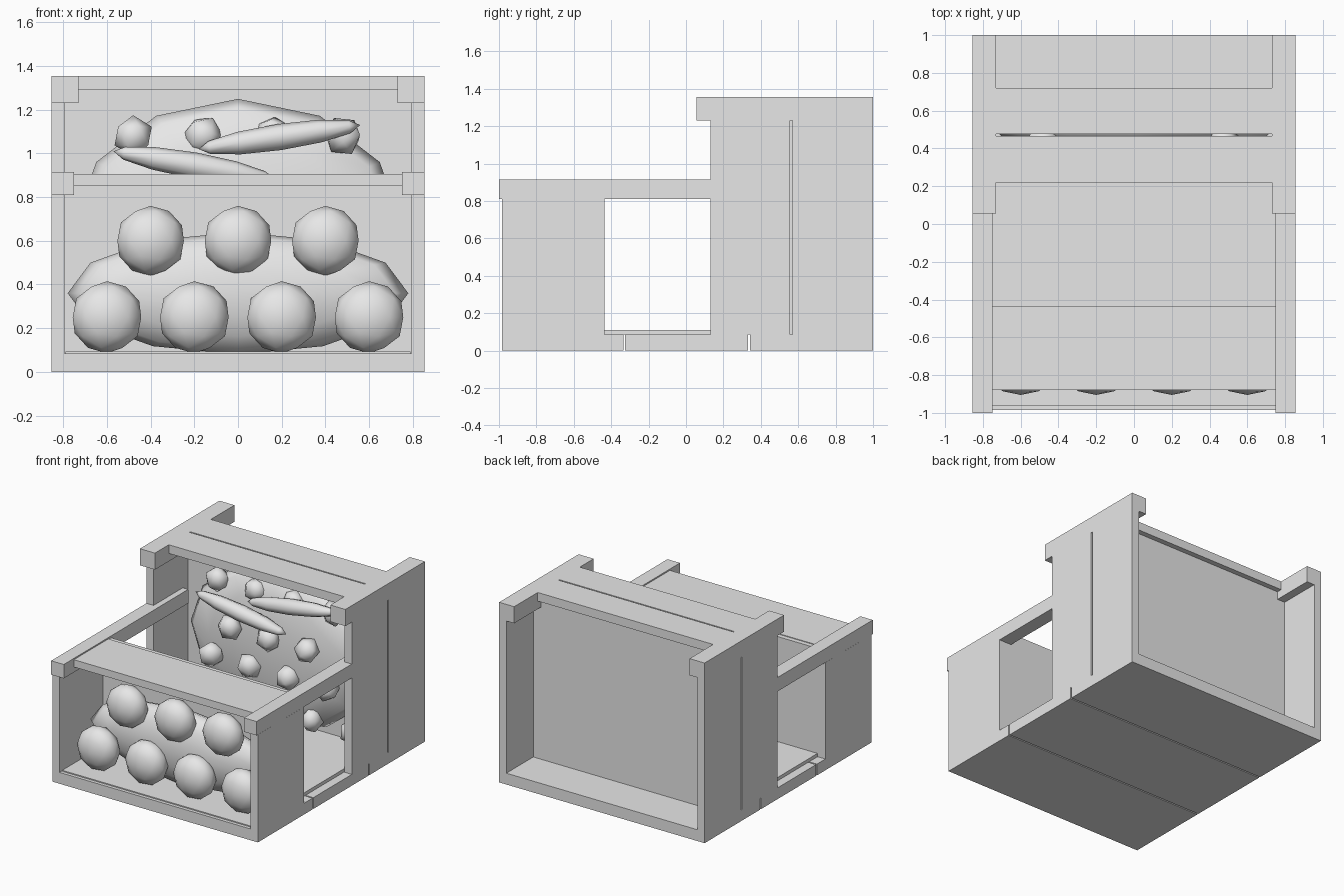
import bpy, bmesh, math
from mathutils import Vector

old = bpy.data.objects.get("Cube")
if old:
    bpy.data.objects.remove(old, do_unlink=True)

# Single plain material
grey = bpy.data.materials.new("plain_grey")
grey.use_nodes = True
grey.diffuse_color = (0.8, 0.8, 0.8, 1)
grey.node_tree.nodes["Principled BSDF"].inputs["Base Color"].default_value = (0.8, 0.8, 0.8, 1)


def finish(name, bm, smooth=False):
    mesh = bpy.data.meshes.new(name)
    bm.to_mesh(mesh)
    bm.free()
    mesh.materials.append(grey)
    for p in mesh.polygons:
        p.use_smooth = smooth
    obj = bpy.data.objects.new(name, mesh)
    bpy.context.scene.collection.objects.link(obj)
    return obj


def box(name, x, y, z):
    """Box from (min, max) ranges."""
    bm = bmesh.new()
    bmesh.ops.create_cube(bm, size=1)
    for v in bm.verts:
        for i, (lo, hi) in enumerate((x, y, z)):
            v.co[i] = lo if v.co[i] < 0 else hi
    return finish(name, bm)


def pair(name, x, y, z):
    """Mirrored left and right boxes."""
    box("left_" + name, x, y, z)
    box("right_" + name, (-x[1], -x[0]), y, z)


def wide(name, half, y, z):
    box(name, (-half, half), y, z)


def blob(name, loc, radii, detail):
    bm = bmesh.new()
    bmesh.ops.create_icosphere(bm, subdivisions=detail, radius=1)
    bmesh.ops.scale(bm, vec=radii, verts=bm.verts)
    obj = finish(name, bm, True)
    obj.location = loc
    return obj


def mound(name, loc, radii):
    """Faceted flattened dome with its poles facing front and back."""
    bm = bmesh.new()
    bmesh.ops.create_uvsphere(bm, u_segments=12, v_segments=8, radius=1)
    for v in bm.verts:
        x, y, z = v.co
        v.co = (x * radii[0], z * radii[1], y * radii[2])
    bmesh.ops.recalc_face_normals(bm, faces=bm.faces)
    finish(name, bm, True).location = loc


def spindle(name, a, b, radius):
    """Long tapered body between two tips."""
    a, b = Vector(a), Vector(b)
    bm = bmesh.new()
    bmesh.ops.create_uvsphere(bm, u_segments=8, v_segments=6, radius=1)
    bmesh.ops.scale(bm, vec=(radius, radius, (b - a).length / 2), verts=bm.verts)
    obj = finish(name, bm, True)
    obj.location = (a + b) / 2
    obj.rotation_euler = (b - a).to_track_quat("Z", "Y").to_euler()


OUT = 0.855   # half width
WALL = 0.795  # inner wall face
FLOOR = 0.085

# Base slabs with thin gaps
for part, y in (("front", (-0.985, -0.335)), ("middle", (-0.325, 0.332)), ("rear", (0.342, 1))):
    wide(part + "_base_slab", OUT, y, (0, FLOOR))
wide("middle_floor", 0.79, (-0.435, 0.54), (FLOOR, 0.11))
wide("front_tray", 0.79, (-0.96, -0.46), (FLOOR, 0.093))

# Front compartment
pair("front_wall", (WALL, OUT), (-0.985, -0.435), (FLOOR, 0.81))
pair("low_rail", (0.75, OUT - 0.0005), (-1, 0.48), (0.81, 0.915))
wide("front_top_plate", 0.75, (-0.88, -0.47), (0.85, 0.905))
wide("front_back_panel", WALL, (-0.47, -0.435), (FLOOR, 0.9))

# Rear compartment
pair("rear_wall_front_half", (WALL, OUT), (0.132, 0.557), (FLOOR, 1.23))
pair("rear_wall_back_half", (WALL, OUT), (0.57, 1), (FLOOR, 1.23))
pair("high_rail", (0.73, OUT), (0.055, 1), (1.23, 1.355))
wide("rear_top_plate_front", 0.73, (0.22, 0.466), (1.29, 1.355))
wide("rear_top_plate_back", 0.73, (0.476, 0.72), (1.29, 1.355))
wide("rear_back_panel", WALL, (0.54, 0.68), (FLOOR, 1.29))

# Front heap and its large round pieces
mound("front_mound", (0, -0.64, 0.36), (0.78, 0.14, 0.28))
for i in range(4):
    blob("lower_ball", (-0.6 + 0.4 * i, -0.8, 0.25), (0.165, 0.105, 0.165), 2)
for i in range(3):
    blob("upper_ball", (-0.4 + 0.4 * i, -0.745, 0.6), (0.16, 0.105, 0.16), 2)

# Rear heap with rows of small stones
mound("rear_mound", (0, 0.51, 0.67), (0.75, 0.14, 0.58))
for row, (z, y) in enumerate(((1.08, 0.44), (0.79, 0.36), (0.54, 0.37), (0.24, 0.43))):
    count = 4 if row % 2 == 0 else 5
    for i in range(count):
        x = (i - (count - 1) / 2) * 0.32
        if row == 1 and abs(x) > 0.5:
            continue
        stone = blob("small_stone", (x, y, z), (0.095, 0.075, 0.095), 1)
        stone.rotation_euler = (0.2 * i, 0.5 * i + row, 0.3 * row)

# Two long tapered pieces
spindle("left_spindle", (-0.57, 0.31, 1.01), (0.17, 0.33, 0.88), 0.06)
spindle("right_spindle", (-0.18, 0.37, 1.02), (0.56, 0.37, 1.13), 0.06)
